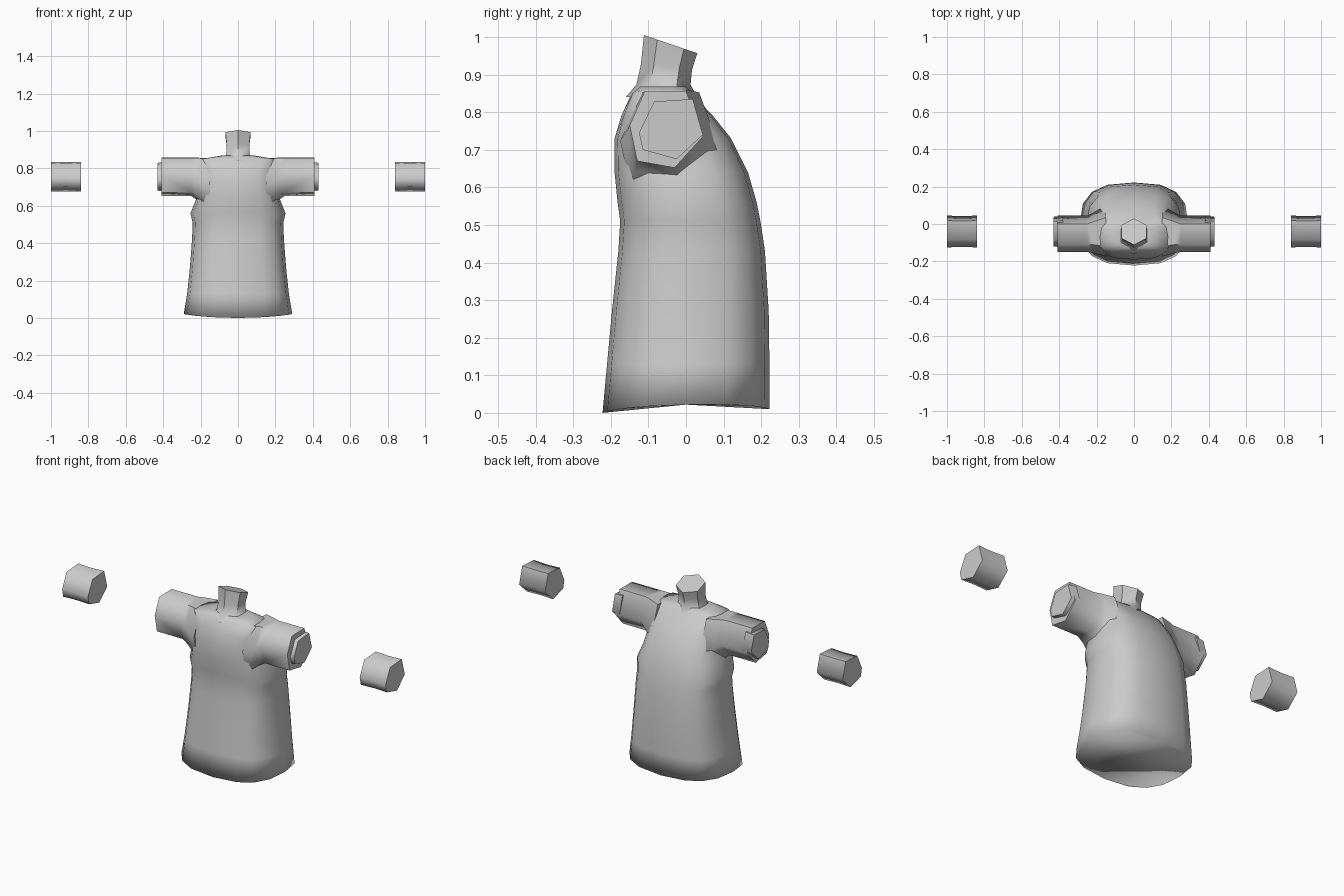
import bpy, bmesh, math

if "Cube" in bpy.data.objects:
    bpy.data.objects.remove(bpy.data.objects["Cube"])

grey = bpy.data.materials.new("plain grey")
grey.diffuse_color = (0.6, 0.6, 0.6, 1)
grey.use_nodes = True
grey.node_tree.nodes["Principled BSDF"].inputs["Base Color"].default_value = grey.diffuse_color


def loft(name, rings, angle=180):
    """Skin a list of closed point rings, cap both ends and shade smooth."""
    bm = bmesh.new()
    loops = [[bm.verts.new(p) for p in ring] for ring in rings]
    n = len(loops[0])
    for a, b in zip(loops, loops[1:]):
        for i in range(n):
            j = (i + 1) % n
            bm.faces.new((a[i], a[j], b[j], b[i]))
    bm.faces.new(loops[0][::-1])
    bm.faces.new(loops[-1])
    bmesh.ops.recalc_face_normals(bm, faces=bm.faces)
    mesh = bpy.data.meshes.new(name)
    bm.to_mesh(mesh)
    bm.free()
    mesh.materials.append(grey)
    obj = bpy.data.objects.new(name, mesh)
    bpy.context.collection.objects.link(obj)
    bpy.ops.object.select_all(action='DESELECT')
    obj.select_set(True)
    bpy.context.view_layer.objects.active = obj
    bpy.ops.object.shade_smooth_by_angle(angle=math.radians(angle))
    return obj


def body_ring(z, front, back, half, power, count=16):
    """Rounded rectangle in plan."""
    mid, depth = (front + back) / 2, (back - front) / 2
    pts = []
    for i in range(count):
        t = 2 * math.pi * i / count
        c, s = math.cos(t), math.sin(t)
        x = math.copysign(abs(c) ** (2 / power), c)
        y = math.copysign(abs(s) ** (2 / power), s)
        pts.append((half * x, mid + depth * y, z))
    return pts


# Robe: height, front y, back y, half width, squareness
profile = [(0.0, -0.222, 0.222, 0.29, 2.7), (0.13, -0.21, 0.222, 0.272, 2.8),
           (0.27, -0.197, 0.22, 0.257, 2.8), (0.43, -0.18, 0.21, 0.245, 2.8),
           (0.51, -0.175, 0.198, 0.243, 2.7), (0.56, -0.182, 0.188, 0.254, 2.6),
           (0.64, -0.19, 0.165, 0.222, 2.8), (0.73, -0.19, 0.12, 0.205, 3),
           (0.79, -0.172, 0.072, 0.2, 3.2), (0.85, -0.145, 0.015, 0.2, 4),
           (0.868, -0.125, 0.0, 0.09, 3)]
rings = [body_ring(*p) for p in profile]
# The hem rises towards the sides and slightly towards the back
rings[0] = [(x, y, 0.005 + 0.022 * y + 0.017 * (x / 0.29) ** 2) for x, y, z in rings[0]]
loft("robe", rings)

# Neck: six-sided, flared at the base, sloping top
neck = []
for z, front, back, half, slope in [(0.84, -0.16, 0.03, 0.1, 0), (0.873, -0.132, 0.012, 0.063, 0),
                                    (0.92, -0.12, 0.016, 0.06, 0.1), (0.981, -0.112, 0.03, 0.067, 0.34)]:
    mid, r = (front + back) / 2, (back - front) / 2
    ring = []
    for i in range(6):
        t = math.pi / 2 + i * math.pi / 3
        x, y = half * math.cos(t) / math.cos(math.pi / 6), r * math.sin(t)
        ring.append((x, mid + y, z - slope * y))
    neck.append(ring)
loft("neck", neck, 50)

# Arm cross-sections as (y, z)
sleeve_shape = [(-0.15, 0.765), (-0.11, 0.855), (0.0, 0.857), (0.045, 0.735), (-0.03, 0.652), (-0.13, 0.67)]
arm_shape = [(-0.125, 0.745), (-0.085, 0.828), (0.018, 0.835), (0.045, 0.74), (-0.025, 0.675), (-0.115, 0.7)]


def section(shape, x, scale=1.0, dy=0.0, dz=0.0):
    cy = sum(p[0] for p in shape) / len(shape)
    cz = sum(p[1] for p in shape) / len(shape)
    return [(x, cy + (y - cy) * scale + dy, cz + (z - cz) * scale + dz) for y, z in shape]


for side, label in ((-1, "right"), (1, "left")):
    # Sleeve with a wider armhole at the body
    loft(label + "_sleeve", [section(sleeve_shape, side * 0.15, 1.4, 0.01, -0.045),
                             section(sleeve_shape, side * 0.215, 1.12, 0.005, -0.012),
                             section(sleeve_shape, side * 0.25),
                             section(sleeve_shape, side * 0.41)], 65)
    # Arm stump showing past the cuff
    loft(label + "_arm_stump", [section(arm_shape, side * 0.38),
                                section(arm_shape, side * 0.43, 0.93)], 65)
    # Detached hand block
    loft(label + "_hand", [section(arm_shape, side * 0.84),
                           section(arm_shape, side * 0.92, 0.97),
                           section(arm_shape, side * 1.0)], 65)
